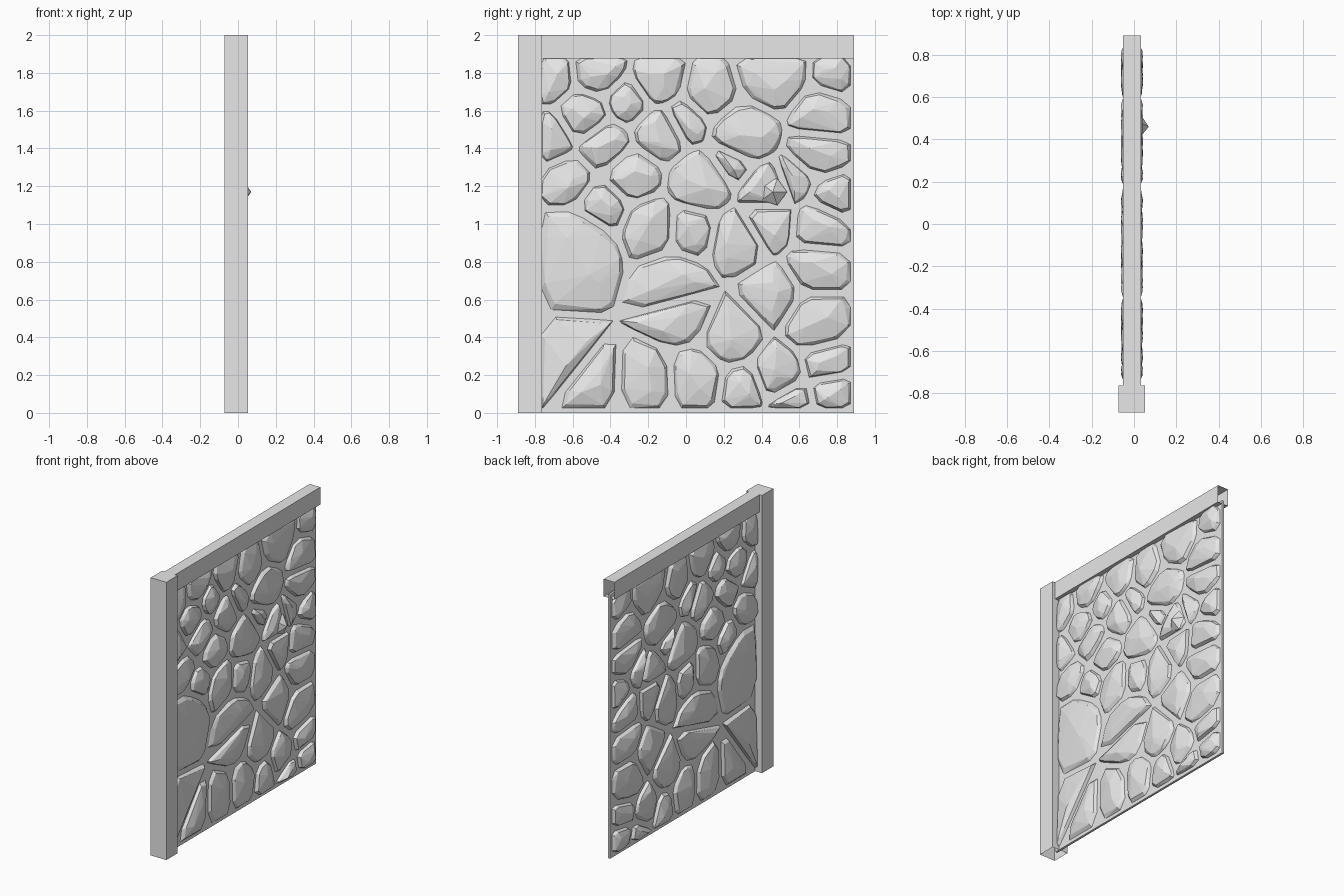
import bpy
import bmesh
import math
import random
from mathutils import Matrix, Vector

random.seed(4)
if "Cube" in bpy.data.objects:
    bpy.data.objects.remove(bpy.data.objects["Cube"], do_unlink=True)

MID = -0.01      # x of the wall's middle plane
GAP = 0.019      # half the mortar joint between two stones
SIZE = 11        # usual stone radius, in hundredths

# One grey for the whole wall
grey = bpy.data.materials.new("stone_grey")
grey.use_nodes = True
colour = (0.8, 0.8, 0.8, 1.0)
grey.diffuse_color = colour
grey.node_tree.nodes["Principled BSDF"].inputs["Base Color"].default_value = colour


def finish(name, bm):
    """Turn a bmesh into a flat-shaded grey object."""
    mesh = bpy.data.meshes.new(name)
    bm.to_mesh(mesh)
    bm.free()
    mesh.materials.append(grey)
    obj = bpy.data.objects.new(name, mesh)
    bpy.context.collection.objects.link(obj)


def box(name, half_x, y_range, z_range, open_side=None):
    """Box around the middle plane, with one side optionally left open."""
    bm = bmesh.new()
    bmesh.ops.create_cube(bm, size=1)
    for v in bm.verts:
        v.co = (MID + 2 * half_x * v.co.x,
                y_range[v.co.y > 0],
                z_range[v.co.z > 0])
    bm.normal_update()
    if open_side:
        side = Vector(open_side)
        hollow = [f for f in bm.faces if f.normal.dot(side) > 0.9]
        bmesh.ops.delete(bm, geom=hollow, context="FACES_ONLY")
    finish(name, bm)


def clip(outline, normal, limit):
    """Keep the part of a convex outline that lies behind a straight line."""
    kept = []
    for a, b in zip(outline, outline[1:] + outline[:1]):
        da, db = a.dot(normal) - limit, b.dot(normal) - limit
        if da <= 0:
            kept.append(a)
        if da * db < 0:
            kept.append(a.lerp(b, da / (da - db)))
    return kept


def stone_outline(site, sites):
    """Room a stone has among its neighbours, less the joints, corners knocked off."""
    centre, radius = site
    left, right, bottom, top = -0.77, 0.87, 0.025, 1.885
    outline = [Vector(p) for p in ((left, bottom), (right, bottom), (right, top), (left, top))]
    for other, other_radius in sites:
        if other != centre:
            apart = other - centre
            reach = (apart.length_squared + radius ** 2 - other_radius ** 2) / (2 * apart.length)
            normal = apart.normalized()
            outline = clip(outline, normal, centre.dot(normal) + reach - GAP)
    chipped = []
    for a, b in zip(outline, outline[1:] + outline[:1]):
        cut = random.uniform(0.14, 0.26)
        chipped += [a.lerp(b, cut), a.lerp(b, 1 - cut)]
    return chipped


def stone(name, outline):
    """Faceted stone through the wall: steep sides, a rim and a raised ridge."""
    bm = bmesh.new()
    middle = sum(outline, Vector((0, 0))) / len(outline)

    def place(point, depth):
        for side in (-1, 1):
            bm.verts.new((MID + side * depth, *point))

    for p in outline:
        place(p, 0.008)
        place(middle.lerp(p, random.uniform(0.84, 0.94)), random.uniform(0.024, 0.032))
    # The ridge follows the stone's longest direction
    a, b = max(((p, q) for p in outline for q in outline), key=lambda pair: (pair[0] - pair[1]).length)
    for end in (a, b):
        place(middle.lerp(end, random.uniform(0.3, 0.55)), random.uniform(0.042, 0.05))
    place(middle.lerp(random.choice(outline), 0.3), 0.052)

    hull = bmesh.ops.convex_hull(bm, input=bm.verts[:])
    spare = {g for g in hull["geom_interior"] + hull["geom_unused"]
             if isinstance(g, bmesh.types.BMVert)}
    bmesh.ops.delete(bm, geom=list(spare), context="VERTS")
    bmesh.ops.recalc_face_normals(bm, faces=bm.faces[:])
    finish(name, bm)


# Frame and mortar slab
box("mortar_slab", 0.008, (-0.8, 0.89), (0, 1.9))
box("corner_post", 0.0625, (-0.89, -0.762), (0, 2), open_side=(0, 0, -1))
box("top_beam", 0.0425, (-0.77, 0.89), (1.875, 2), open_side=(0, 1, 0))

# Stone middles in hundredths (y, z), with a radius where it is not the usual one
layout = [
    (-73, 178), (-46, 181), (-15, 176), (13, 170), (47, 180, 17), (78, 179),
    (-54, 157), (-31, 165, 9), (-1, 155, 8), (72, 159, 13), (-73, 145), (-43, 142),
    (-14, 148), (31, 148, 14), (70, 138), (-63, 122), (-29, 126), (8, 122, 13),
    (24, 133, 8), (43, 118), (57, 123, 8), (78, 114, 9), (-45, 109), (-19, 98, 12),
    (2, 97, 9), (28, 92), (43, 101), (71, 99), (-62, 82, 25), (-8, 67, 15),
    (-4, 52, 14), (47, 62), (69, 76), (69, 48, 14), (24, 40, 13), (-65, 31, 14),
    (-50, 19), (-20, 18, 13), (4, 19, 13), (30, 15, 9), (48, 22), (57, 6, 7),
    (74, 28, 9), (77, 10, 8),
]
sites = [(Vector((y, z)) / 100, (size[0] if size else SIZE) / 100) for y, z, *size in layout]
for number, site in enumerate(sites, 1):
    stone(f"wall_stone_{number}", stone_outline(site, sites))

# Sharp chip standing out of one stone on the left face
chip = bmesh.new()
bmesh.ops.create_cone(chip, segments=5, radius1=0.075, radius2=0, depth=0.05,
                      matrix=Matrix.Translation((0.045, 0.46, 1.17)) @ Matrix.Rotation(math.pi / 2, 4, "Y"))
bmesh.ops.remove_doubles(chip, verts=chip.verts[:], dist=0.0001)
finish("pointed_chip", chip)
